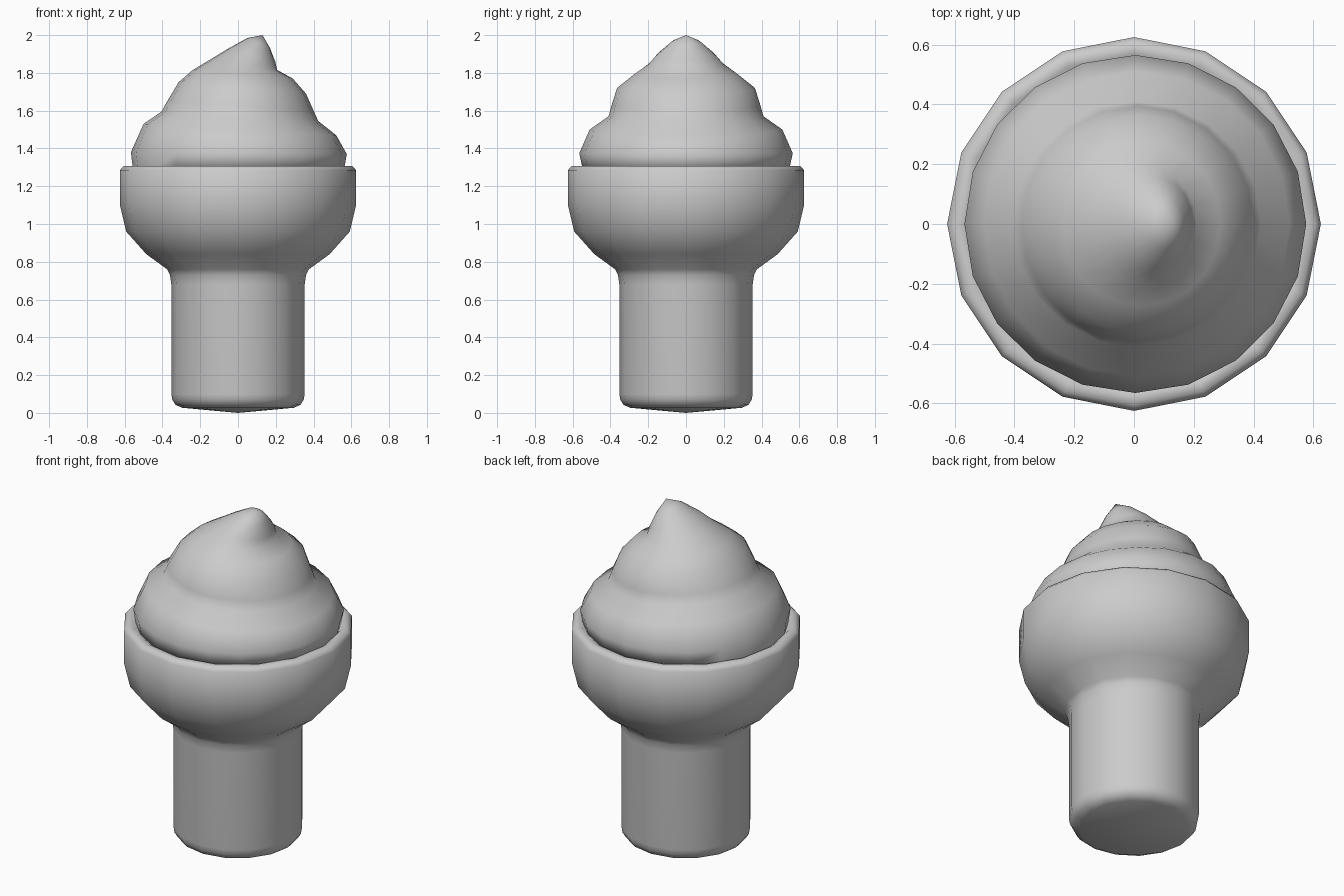
import bpy, bmesh
from math import cos, sin, tau, radians

if "Cube" in bpy.data.objects:
    bpy.data.objects.remove(bpy.data.objects["Cube"])


def build(name, rings, sides, bottom, top, angle):
    """Skin a stack of rings: (left x, left z, right x, right z, y radius)."""
    bm = bmesh.new()
    loops = []
    for xl, zl, xr, zr, ry in rings:
        cx, rx = (xl + xr) / 2, (xr - xl) / 2
        cz, tilt = (zl + zr) / 2, (zr - zl) / 2
        loops.append([bm.verts.new((cx + rx * cos(a), ry * sin(a), cz + tilt * cos(a)))
                      for a in (tau * i / sides for i in range(sides))])
    for lo, hi in zip(loops, loops[1:]):
        for i in range(sides):
            j = (i + 1) % sides
            bm.faces.new((lo[i], lo[j], hi[j], hi[i]))
    for loop, tip in ((loops[0], bottom), (loops[-1], top)):
        v = bm.verts.new(tip)
        for i in range(sides):
            bm.faces.new((loop[i], loop[(i + 1) % sides], v))
    bmesh.ops.recalc_face_normals(bm, faces=bm.faces)
    me = bpy.data.meshes.new(name)
    bm.to_mesh(me)
    bm.free()
    ob = bpy.data.objects.new(name, me)
    bpy.context.collection.objects.link(ob)
    bpy.ops.object.select_all(action='DESELECT')
    ob.select_set(True)
    bpy.context.view_layer.objects.active = ob
    bpy.ops.object.shade_smooth_by_angle(angle=radians(angle))
    return ob


# Wafer cup: straight stem, flared bowl and rim
profile = [(.295, .027), (.33, .042), (.348, .07), (.353, .10), (.353, .68),
           (.36, .73), (.375, .76), (.485, .84), (.592, .96), (.625, 1.10),
           (.625, 1.285), (.605, 1.308), (.57, 1.308), (.545, 1.29)]
build("wafer_cup", [(-r, z, r, z, r) for r, z in profile], 16,
      (0, 0, 0), (0, 0, 1.27), 60)

# Soft swirl: tilted tiers leaning to a pointed tip
swirl = [(-.555, 1.28, .56, 1.28, .545), (-.567, 1.38, .576, 1.37, .565),
         (-.50, 1.53, .52, 1.47, .51), (-.405, 1.595, .425, 1.545, .41),
         (-.375, 1.65, .40, 1.60, .395), (-.315, 1.75, .36, 1.69, .365),
         (-.24, 1.815, .29, 1.77, .275), (-.14, 1.875, .208, 1.815, .20),
         (-.05, 1.93, .197, 1.86, .155), (.05, 1.985, .17, 1.93, .08)]
build("ice_cream_swirl", swirl, 20, (0, 0, 1.28), (.13, 0, 2.0), 80)
